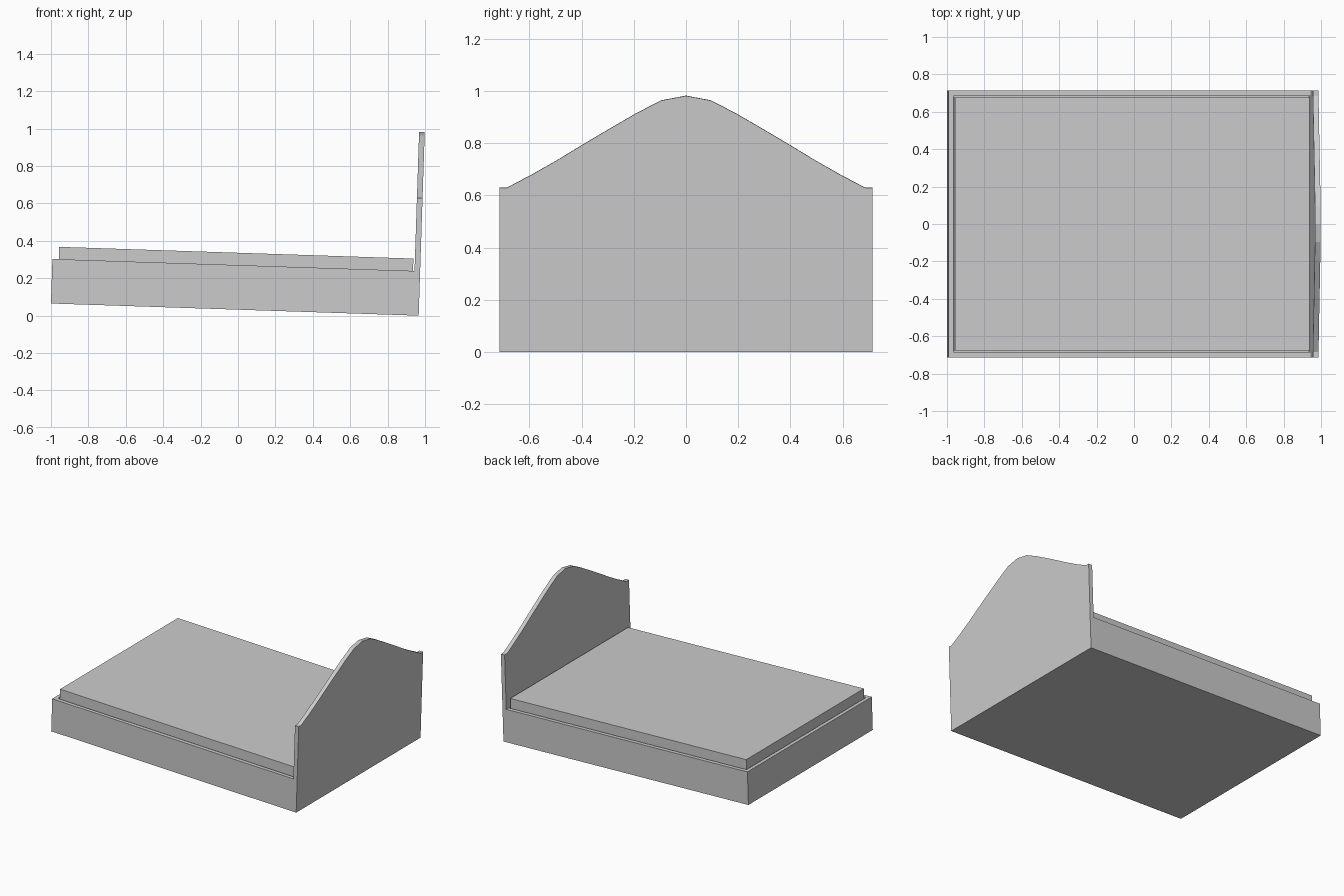
import bpy, bmesh
from mathutils import Matrix

if "Cube" in bpy.data.objects:
    bpy.data.objects.remove(bpy.data.objects["Cube"])

# Whole bed leans slightly: foot end raised, headboard end on the ground
LENGTH, HALF_W, RAIL_TOP = 1.967, 0.713, 0.238
BOARD_FRONT = 1.937
TILT = Matrix.Translation((-1, 0, 0.065)) @ Matrix.Rotation(0.033, 4, 'Y')


def prism(name, profile, x0, x1):
    """Extrude a (y, z) profile along the bed length, then lean it."""
    bm = bmesh.new()
    face = bm.faces.new([bm.verts.new((x0, y, z)) for y, z in profile])
    ext = bmesh.ops.extrude_face_region(bm, geom=[face])
    verts = [g for g in ext["geom"] if isinstance(g, bmesh.types.BMVert)]
    bmesh.ops.translate(bm, verts=verts, vec=(x1 - x0, 0, 0))
    bmesh.ops.recalc_face_normals(bm, faces=bm.faces)
    bm.transform(TILT)
    mesh = bpy.data.meshes.new(name)
    bm.to_mesh(mesh)
    bm.free()
    obj = bpy.data.objects.new(name, mesh)
    bpy.context.collection.objects.link(obj)
    return obj


def box(name, x0, x1, half_w, z0, z1):
    rect = [(-half_w, z0), (half_w, z0), (half_w, z1), (-half_w, z1)]
    return prism(name, rect, x0, x1)


def cut(target, cutter):
    cutter.hide_render = True
    cutter.hide_viewport = True
    mod = target.modifiers.new("cut", 'BOOLEAN')
    mod.operation = 'DIFFERENCE'
    mod.solver = 'EXACT'
    mod.object = cutter


# Frame and headboard in one piece: curved crest profile, cut down to a tray
half = [(HALF_W, 0), (HALF_W, 0.629), (0.685, 0.629), (0.59, 0.679),
        (0.49, 0.736), (0.39, 0.797), (0.29, 0.856), (0.19, 0.914),
        (0.095, 0.963)]
crest = half + [(0, 0.981)] + [(-y, z) for y, z in reversed(half)]
frame = prism("frame_with_headboard", crest, 0, LENGTH)
cut(frame, box("space_above_rails", -0.1, BOARD_FRONT, 0.9, RAIL_TOP, 1.2))
cut(frame, box("mattress_recess", 0.027, BOARD_FRONT, 0.685, 0.03, 0.5))

# Mattress resting in the tray with a narrow gap all round
box("mattress", 0.034, 1.929, 0.675, 0.03, 0.304)
